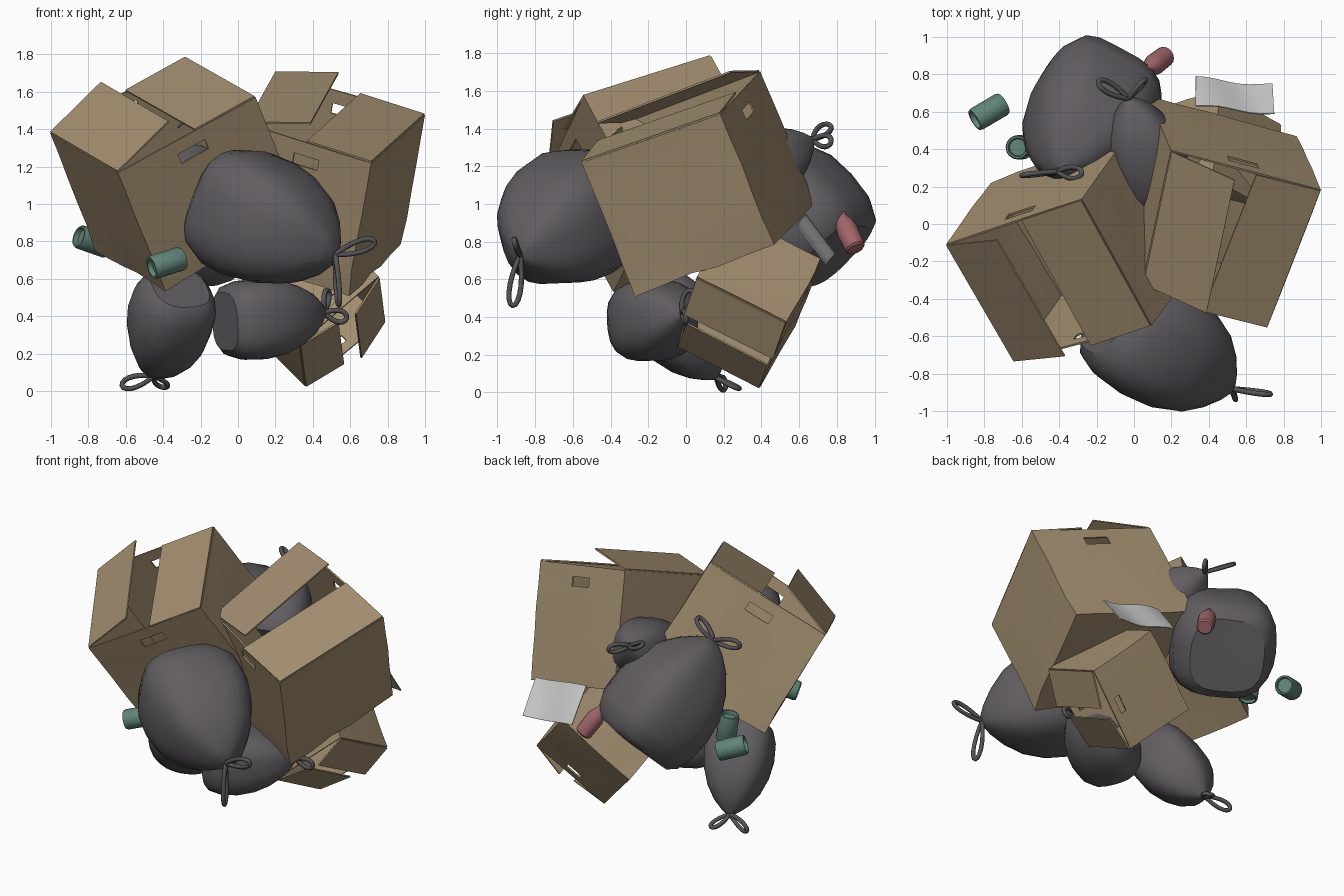
import bpy, bmesh, math
from mathutils import Vector as V, noise

if "Cube" in bpy.data.objects:
    bpy.data.objects.remove(bpy.data.objects["Cube"])


def material(name, rgb):
    m = bpy.data.materials.new(name)
    m.diffuse_color = (*rgb, 1)
    m.use_nodes = True
    m.node_tree.nodes["Principled BSDF"].inputs["Base Color"].default_value = m.diffuse_color
    return m


CARD = material("cardboard", (0.36, 0.27, 0.16))
BAG = material("bag_plastic", (0.12, 0.11, 0.12))
TIE = material("tie_plastic", (0.09, 0.085, 0.09))
GREEN = material("can_green", (0.12, 0.23, 0.19))
RED = material("bottle_red", (0.35, 0.13, 0.14))


def finish(name, bm, mat=None, thick=0, angle=35):
    bmesh.ops.remove_doubles(bm, verts=bm.verts, dist=0.0005)
    bmesh.ops.recalc_face_normals(bm, faces=bm.faces)
    me = bpy.data.meshes.new(name)
    bm.to_mesh(me)
    bm.free()
    ob = bpy.data.objects.new(name, me)
    bpy.context.collection.objects.link(ob)
    if mat:
        me.materials.append(mat)
    bpy.ops.object.select_all(action='DESELECT')
    ob.select_set(True)
    bpy.context.view_layer.objects.active = ob
    if thick:
        s = ob.modifiers.new("thickness", "SOLIDIFY")
        s.thickness, s.offset = thick, 0
        bpy.ops.object.modifier_apply(modifier=s.name)
    bpy.ops.object.shade_smooth_by_angle(angle=math.radians(angle))
    return ob


def grid(bm, fn, us, vs, skip=()):
    vv = [[bm.verts.new(fn(u, v)) for v in vs] for u in us]
    for i in range(len(us) - 1):
        for j in range(len(vs) - 1):
            if (i, j) not in skip:
                bm.faces.new((vv[i][j], vv[i + 1][j], vv[i + 1][j + 1], vv[i][j + 1]))


def carton(name, rim, depth, flap, lifts):
    """Open carton: flaps hinge on edges a-b and c-d, hand holes in the other two walls."""
    a, b, c, d = rim = [V(p) for p in rim]
    n = (c - a).cross(d - b).normalized()

    def dent(p, v):
        return p + noise.noise_vector(p * 3.5) * 0.03 * v * depth
    us, vs = (0, .2, .4, .6, .8, 1), (0, .1, .18, .4, .6, .8, 1)
    bm = bmesh.new()
    for i in range(4):
        p, q = rim[i], rim[(i + 1) % 4]
        grid(bm, lambda u, v: dent(p.lerp(q, u) - n * depth * v, v), us, vs,
             {(2, 1)} if i % 2 else ())
    grid(bm, lambda u, v: dent(a.lerp(b, u).lerp(d.lerp(c, u), v) - n * depth, 1), us, us)
    finish(name, bm, CARD, 0.010)
    # long flaps folded over the mouth
    for k, (p, q, inward) in enumerate(((a, b, c - b), (c, d, a - d))):
        t = math.radians(lifts[k])
        w = (inward.normalized() * math.cos(t) + n * math.sin(t)) * flap
        bm = bmesh.new()
        grid(bm, lambda u, v: p.lerp(q, u) + w * v + n * 0.005, (0, 1), (0, 1))
        finish(f"{name}_flap_{k + 1}", bm, CARD, 0.010)


def bag(name, base, neck, r, loops):
    """Stuffed sack: squarish rings from a flat base to a tied neck, plus two tie loops."""
    base, neck = V(base), V(neck)
    axis = neck - base
    rot = axis.to_track_quat('Z', 'Y').to_matrix()
    prof = [(0, .72), (.05, .87), (.18, .98), (.36, 1.0), (.55, .93),
            (.72, .76), (.86, .52), (.95, .28), (1, .1)]
    n = 24
    bm = bmesh.new()
    rings = []
    for t, k in prof:
        ring = []
        for i in range(n):
            a = 2 * math.pi * i / n
            ca, sa = math.cos(a), math.sin(a)
            sq = (abs(ca) ** 3 + abs(sa) ** 3) ** (-1 / 3)
            p = base + axis * t + rot @ V((ca, sa, 0)) * (r * k * sq * .96)
            ring.append(bm.verts.new(p + noise.noise_vector(p * 4) * 0.02 * k * r / .4))
        rings.append(ring)
    for lo, hi in zip(rings, rings[1:]):
        for i in range(n):
            bm.faces.new((lo[i], lo[(i + 1) % n], hi[(i + 1) % n], hi[i]))
    bm.faces.new(rings[0])
    bm.faces.new(rings[-1])
    finish(name, bm, BAG)
    # tie loops, turned halfway round the neck
    cu = bpy.data.curves.new(name + "_tie", 'CURVE')
    cu.dimensions, cu.bevel_depth, cu.bevel_resolution = '3D', 0.014, 2
    for tip in loops:
        d = V(tip) - neck
        s1 = d.cross(axis).normalized()
        side = (s1 + s1.cross(d).normalized()).normalized() * 0.04
        sp = cu.splines.new('POLY')
        sp.points.add(17)
        for i, pt in enumerate(sp.points):
            a = 2 * math.pi * i / 18
            pt.co = (*(neck + d * (1 - math.cos(a)) / 2 + side * math.sin(a) * abs(math.sin(a / 2))), 1)
        sp.use_cyclic_u = True
    cu.materials.append(TIE)
    ob = bpy.data.objects.new(name + "_tie", cu)
    bpy.context.collection.objects.link(ob)


def lathe(name, start, direction, prof, mat, n=16):
    """Turned part: profile of (radius, height) along a direction."""
    rot = V(direction).to_track_quat('Z', 'Y').to_matrix()
    bm = bmesh.new()
    rings = [[bm.verts.new(V(start) + rot @ V((r * math.cos(2 * math.pi * i / n),
              r * math.sin(2 * math.pi * i / n), h))) for i in range(n)] for r, h in prof]
    for lo, hi in zip(rings, rings[1:]):
        for i in range(n):
            bm.faces.new((lo[i], lo[(i + 1) % n], hi[(i + 1) % n], hi[i]))
    bm.faces.new(rings[0])
    bm.faces.new(rings[-1])
    finish(name, bm, mat)


# cartons
carton("left_box", [(-1, -.11, 1.38), (-.64, -.73, 1.17), (.09, -.54, 1.57), (-.28, .13, 1.78)],
       .75, .38, (18, 0))
carton("right_box", [(.2, .39, 1.70), (.05, -.32, 1.43), (.71, -.55, 1.22), (.995, .18, 1.475)],
       .76, .37, (17, 2))
carton("small_box", [(.78, .53, .375), (.75, .06, .61), (.33, -.04, .25), (.36, .39, .03)],
       .50, .24, (17, 9))

# rubbish bags
bag("front_bag", (-.12, -.47, 1.03), (.52, -.88, .73), .35, [(.73, -.91, .8), (.54, -.92, .46)])
bag("lower_left_bag", (-.31, -.2, .55), (-.45, .16, .08), .225, [(-.62, .21, .03), (-.39, .28, .02)])
bag("lower_middle_bag", (-.07, -.26, .37), (.46, -.02, .42), .225, [(.58, 0, .39), (.48, .03, .54)])
bag("back_bag", (-.13, .765, .72), (-.41, .28, 1.33), .345, [(-.6, .26, 1.34), (-.28, .27, 1.45)])
bag("small_top_bag", (.13, .15, 1.06), (-.03, .67, 1.34), .215, [(-.19, .76, 1.42), (.06, .77, 1.33)])

# cans with recessed open ends
CAN = [(.045, .02), (.05, 0), (.06, 0), (.065, .012), (.065, .17), (.06, .185), (.05, .185), (.045, .16)]
for i, (c, d) in enumerate((((-.775, .6, .8), (-.17, -.1, .06)),
                            ((-.61, .41, .83), (-.15, .0, .95)),
                            ((-.38, -.55, .685), (-.19, -.08, -.06)))):
    d = V(d).normalized()
    lathe(f"can_{i + 1}", V(c) - d * .0925, d, CAN, GREEN)

# bottle
foot, tip = V((.17, .9, .76)), V((.0, .77, 1.05))
lathe("bottle", foot, tip - foot, [(.045, 0), (.055, .01), (.058, .13), (.05, .165), (.03, .21),
      (.026, .33), (.03, .335), (.03, .36), (.02, .362)], RED)

# curled paper sheet
bm = bmesh.new()
pa, pb, pc, pd = (V(p) for p in ((.33, .63, .95), (.75, .59, .88), (.74, .74, .67), (.33, .78, .73)))
steps = [i / 10 for i in range(11)]
grid(bm, lambda u, v: pa.lerp(pb, u).lerp(pd.lerp(pc, u), v)
     + V((0, .8, .6)) * .012 * math.sin(u * 2 * math.pi + v), steps, steps)
finish("paper_sheet", bm, None, 0.006)
